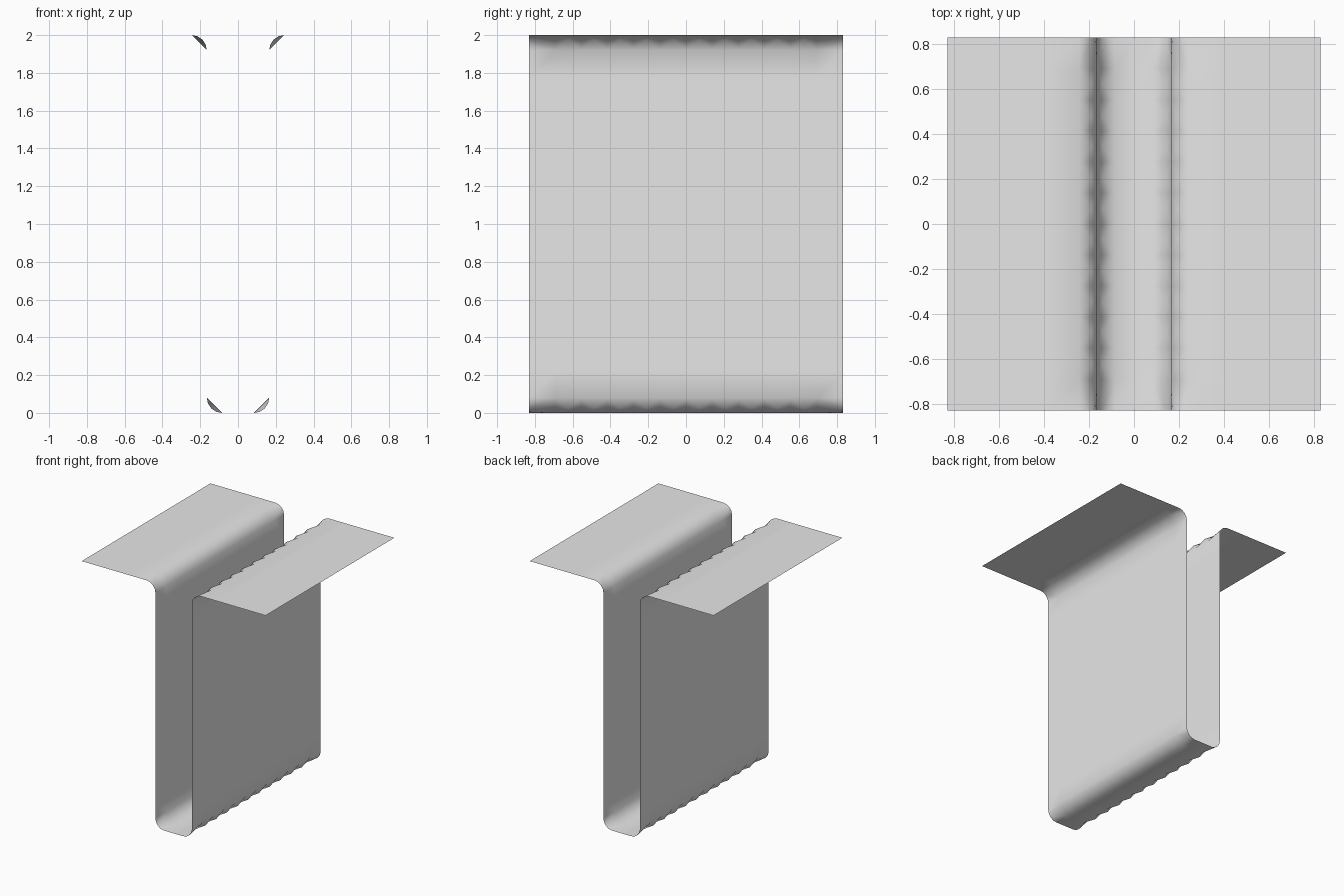
import bpy, bmesh, math

cube = bpy.data.objects.get("Cube")
if cube:
    bpy.data.objects.remove(cube, do_unlink=True)

HALF, WALL, R, TOP = 0.83, 0.165, 0.08, 2.0
COLS, ARC = 12, 4
STEP = 2 * HALF / COLS

grey = bpy.data.materials.new("light_grey")
grey.use_nodes = True
colour = (0.8, 0.8, 0.8, 1)
grey.diffuse_color = colour
grey.node_tree.nodes["Principled BSDF"].inputs["Base Color"].default_value = colour

bm = bmesh.new()


def panel(start, end, rows):
    """Flat gridded panel between two (x, z) points, running along y."""
    grid = []
    for i in range(rows + 1):
        t = i / rows
        x, z = (a + (b - a) * t for a, b in zip(start, end))
        grid.append([bm.verts.new((x, -HALF + k * STEP, z)) for k in range(COLS + 1)])
    for low, high in zip(grid, grid[1:]):
        for k in range(COLS):
            bm.faces.new((low[k], low[k + 1], high[k + 1], high[k]))
    return grid[0], grid[-1]


def bend(a, b, centre, angle, turn):
    """Crimped corner: rounded at both ends, a row of pyramids between."""
    def arc_vert(t, y):
        q = angle + turn * t * math.pi / 2
        return bm.verts.new((centre[0] + R * math.cos(q), y, centre[1] + R * math.sin(q)))

    # Rounded end cells
    for edge, inner in ((0, 1), (COLS, COLS - 1)):
        y = a[edge].co.y
        arc = [a[edge]] + [arc_vert(i / ARC, y) for i in range(1, ARC)] + [b[edge]]
        half = ARC // 2
        for i in range(ARC):
            pivot = a[inner] if i < half else b[inner]
            bm.faces.new((arc[i], arc[i + 1], pivot))
        bm.faces.new((a[inner], arc[half], b[inner]))
    # Pyramid cells
    for k in range(1, COLS - 1):
        peak = arc_vert(0.5, a[k].co.y + STEP / 2)
        ring = (a[k], a[k + 1], b[k + 1], b[k])
        for i in range(4):
            bm.faces.new((ring[i], ring[(i + 1) % 4], peak))


# Flat panels: flanges, walls and channel floor
_, flange_l = panel((-HALF, TOP), (-WALL - R, TOP), 4)
wall_l_top, wall_l_low = panel((-WALL, TOP - R), (-WALL, R), 13)
floor_l, floor_r = panel((-WALL + R, 0), (WALL - R, 0), 2)
wall_r_low, wall_r_top = panel((WALL, R), (WALL, TOP - R), 13)
flange_r, _ = panel((WALL + R, TOP), (HALF, TOP), 4)

# Four crimped bends
bend(flange_l, wall_l_top, (-WALL - R, TOP - R), math.pi / 2, -1)
bend(wall_l_low, floor_l, (-WALL + R, R), math.pi, 1)
bend(floor_r, wall_r_low, (WALL - R, R), -math.pi / 2, 1)
bend(wall_r_top, flange_r, (WALL + R, TOP - R), math.pi, -1)

bmesh.ops.recalc_face_normals(bm, faces=bm.faces)
# Make the channel floor and flanges face upward
bm.faces.ensure_lookup_table()
if bm.faces[0].normal.z < 0:
    bmesh.ops.reverse_faces(bm, faces=bm.faces)

mesh = bpy.data.meshes.new("folded_sheet")
bm.to_mesh(mesh)
bm.free()
mesh.materials.append(grey)
sheet = bpy.data.objects.new("folded_sheet", mesh)
bpy.context.scene.collection.objects.link(sheet)

bpy.ops.object.select_all(action="DESELECT")
sheet.select_set(True)
bpy.context.view_layer.objects.active = sheet
bpy.ops.object.shade_smooth_by_angle(angle=math.radians(30))
